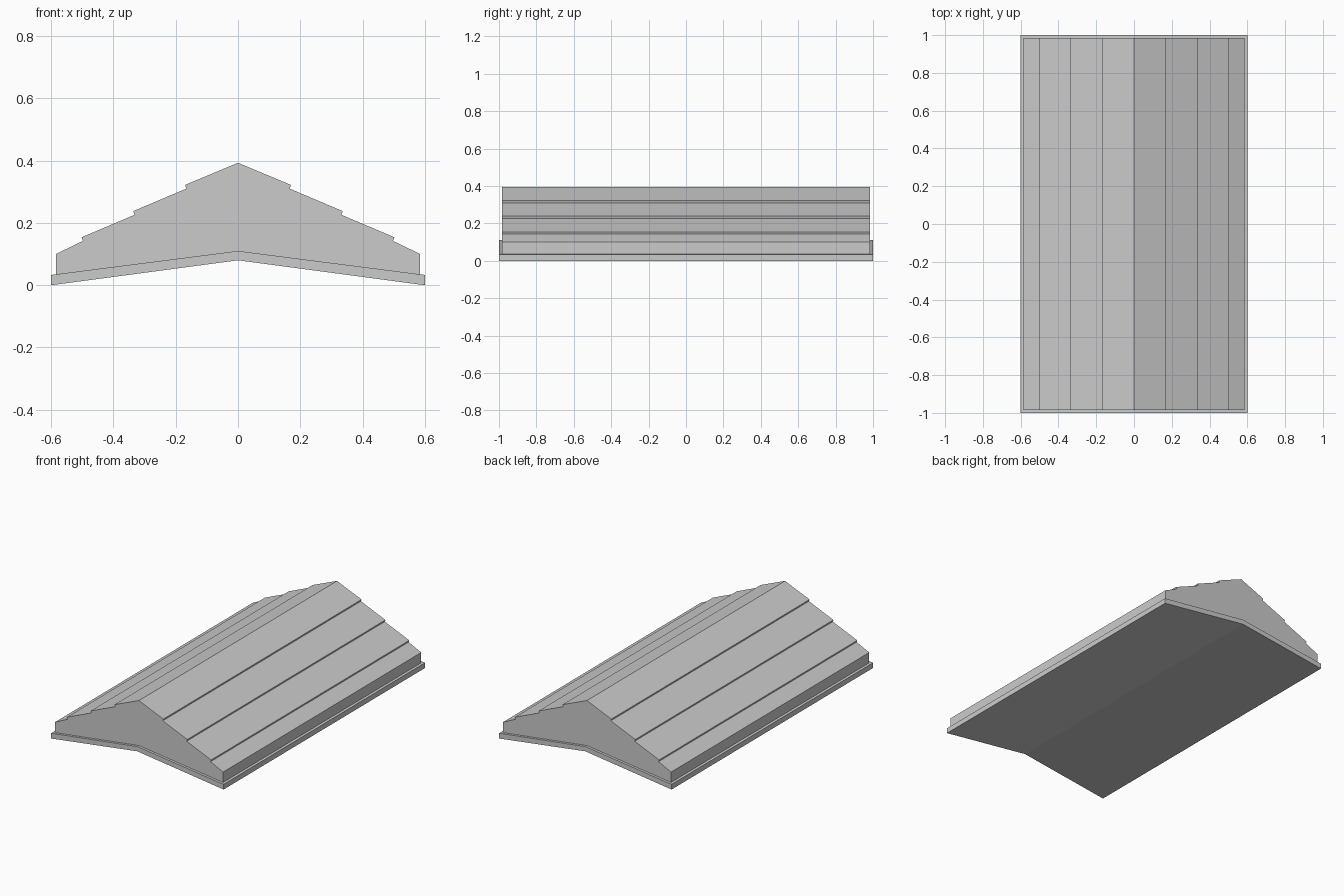
import bpy
import bmesh

cube = bpy.data.objects.get("Cube")
if cube:
    bpy.data.objects.remove(cube, do_unlink=True)

grey = bpy.data.materials.new("stone grey")
grey.use_nodes = True
colour = (0.6, 0.6, 0.6, 1)
grey.diffuse_color = colour
grey.node_tree.nodes["Principled BSDF"].inputs["Base Color"].default_value = colour


def extrude_gable(name, half, half_length):
    """Mirror a half profile (ridge first, ending on the centre line) and extrude it along y."""
    outline = half + [(-x, z) for x, z in reversed(half) if x > 0]
    bm = bmesh.new()
    front = bm.faces.new([bm.verts.new((x, -half_length, z)) for x, z in outline])
    back = bmesh.ops.extrude_face_region(bm, geom=[front], use_keep_orig=True)
    verts = [v for v in back["geom"] if isinstance(v, bmesh.types.BMVert)]
    bmesh.ops.translate(bm, verts=verts, vec=(0, 2 * half_length, 0))
    bmesh.ops.recalc_face_normals(bm, faces=bm.faces[:])
    mesh = bpy.data.meshes.new(name)
    bm.to_mesh(mesh)
    bm.free()
    mesh.materials.append(grey)
    obj = bpy.data.objects.new(name, mesh)
    bpy.context.collection.objects.link(obj)
    return obj


# Sloping slab under the roof
extrude_gable("base_slab", [(0, 0.11), (0.6, 0.033), (0.6, 0), (0, 0.08)], 1)

# Stepped roof: overlapping courses with small undercut steps
courses = [(0, 0.393)]
for edge, height in ((0.17, 0.322), (0.336, 0.238), (0.502, 0.154)):
    courses += [(edge, height), (edge - 0.004, height - 0.012)]
courses += [(0.585, 0.1), (0.585, 0.033), (0, 0.108)]
extrude_gable("stepped_roof", courses, 0.984)
